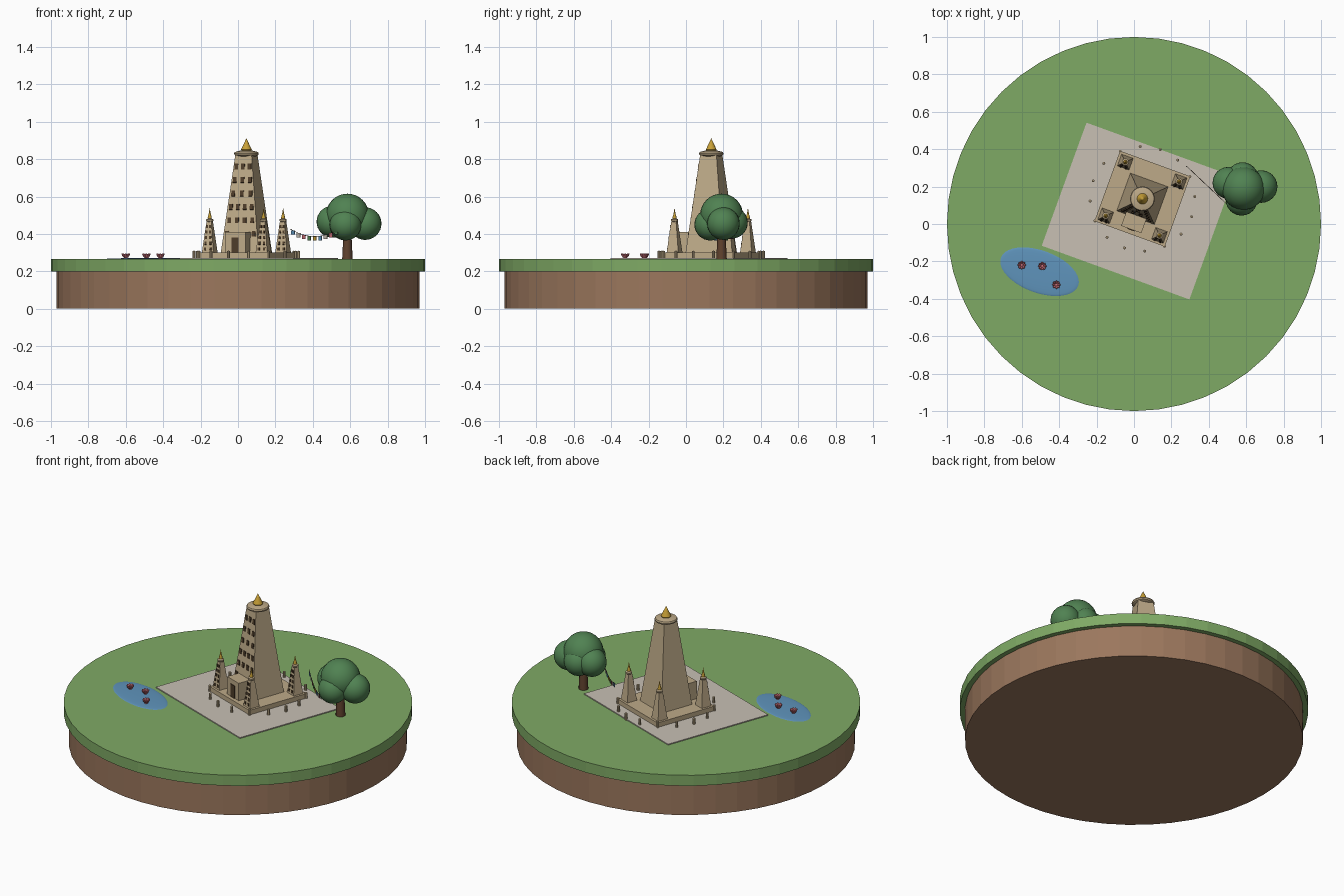
import bpy, bmesh, math
from mathutils import Matrix, Vector

old = bpy.data.objects.get("Cube")
if old:
    bpy.data.objects.remove(old, do_unlink=True)


def material(name, *srgb):
    lin = [((c / 255 + 0.055) / 1.055) ** 2.4 for c in srgb] + [1]
    m = bpy.data.materials.new(name)
    m.use_nodes = True
    m.diffuse_color = lin
    m.node_tree.nodes["Principled BSDF"].inputs["Base Color"].default_value = lin
    return m


GRASS = material("grass green", 127, 170, 101)
SOIL = material("soil brown", 155, 119, 93)
PAVING = material("pale paving", 200, 192, 180)
STONE = material("tan stone", 190, 170, 136)
DARK = material("dark opening", 78, 61, 42)
GOLD = material("gold", 200, 160, 55)
LEAF = material("leaf green", 80, 130, 82)
BARK = material("bark brown", 96, 66, 46)
WATER = material("water blue", 95, 148, 188)
PINK = material("lotus pink", 200, 110, 120)

ground = 0.265
SPIN = Matrix.Rotation(math.radians(-20), 4, "Z")
SITE = Matrix.Translation((0.045, 0.135, 0)) @ SPIN   # temple frame


def at(x, y, z):
    return Matrix.Translation((x, y, z))


def finish(name, bm, mat, matrix=Matrix(), smooth=False):
    bmesh.ops.recalc_face_normals(bm, faces=bm.faces)
    me = bpy.data.meshes.new(name)
    bm.to_mesh(me)
    bm.free()
    me.materials.append(mat)
    ob = bpy.data.objects.new(name, me)
    bpy.context.collection.objects.link(ob)
    ob.matrix_world = matrix
    if smooth:
        bpy.ops.object.select_all(action="DESELECT")
        ob.select_set(True)
        bpy.context.view_layer.objects.active = ob
        bpy.ops.object.shade_smooth_by_angle()


def add_box(bm, size, matrix=Matrix()):
    bmesh.ops.create_cube(bm, size=1, matrix=matrix @ Matrix.Diagonal((*size, 1)))


def lathe(name, profile, mat, matrix=Matrix(), sides=24, smooth=False):
    """Spin (radius, height) points round z, capping both ends."""
    bm = bmesh.new()
    rings = []
    for r, z in profile:
        if r == 0:
            rings.append([bm.verts.new((0, 0, z))] * sides)
        else:
            rings.append([bm.verts.new((r * math.cos(math.tau * i / sides),
                                        r * math.sin(math.tau * i / sides), z)) for i in range(sides)])
    for a, b in zip(rings, rings[1:]):
        for i in range(sides):
            j = (i + 1) % sides
            bm.faces.new(list(dict.fromkeys((a[i], a[j], b[j], b[i]))))
    for ring, (r, z) in ((rings[0], profile[0]), (rings[-1], profile[-1])):
        if r:
            bm.faces.new(ring)
    finish(name, bm, mat, matrix, smooth)


def tapered_tower(name, matrix, low, high, height, rows, window):
    """Square tapering shaft with rows of dark openings on its front."""
    bm = bmesh.new()
    bmesh.ops.create_cone(bm, segments=4, cap_ends=True, radius1=low * math.sqrt(2), radius2=high * math.sqrt(2),
                          depth=height, matrix=at(0, 0, height / 2) @ Matrix.Rotation(math.pi / 4, 4, "Z"))
    finish(name + "_shaft", bm, STONE, matrix)
    bm = bmesh.new()
    lean = Matrix.Rotation(-math.atan2(low - high, height), 4, "X")
    for z, columns in rows:
        half = low + (high - low) * z / height
        for c in columns:
            add_box(bm, window, at(c * half, -half, z) @ lean)
    finish(name + "_windows", bm, DARK, matrix)


# Island
lathe("soil_base", [(0.97, 0), (0.97, 0.2)], SOIL, sides=48)
lathe("grass_top", [(1, 0.198), (1, ground)], GRASS, sides=48)

# Paved court and plinth
bm = bmesh.new()
add_box(bm, (0.84, 0.70, 0.012), at(0, -0.07, ground))
finish("paved_court", bm, PAVING, SITE)
bm = bmesh.new()
add_box(bm, (0.4, 0.4, 0.035), at(0, 0, 0.2825))
finish("temple_plinth", bm, STONE, SITE)

# Ring of short posts
for i in range(16):
    spot = Matrix.Rotation(math.tau * i / 16, 4, "Z") @ at(0.28, 0, ground)
    lathe("railing_post", [(0.008, 0), (0.008, 0.042), (0, 0.046)], STONE, SITE @ spot, 8)

# Main tower
three, four, outer = (-0.7, 0, 0.7), (-0.75, -0.25, 0.25, 0.75), (-0.8, 0.8)
tapered_tower("main_tower", SITE @ at(0, 0, 0.3), 0.107, 0.046, 0.525,
              [(0.46, three), (0.388, three), (0.316, three), (0.244, four), (0.172, four), (0.1, outer)],
              (0.02, 0.009, 0.03))
lathe("main_tower_cap", [(0.05, 0.815), (0.064, 0.822), (0.066, 0.83), (0.062, 0.838), (0.035, 0.845)],
      STONE, SITE, 24, True)
lathe("main_finial", [(0.024, 0.842), (0.029, 0.85), (0.022, 0.865), (0.01, 0.89), (0, 0.912)], GOLD, SITE, 16, True)

# Entrance porch
bm = bmesh.new()
add_box(bm, (0.115, 0.11, 0.11), at(0, -0.12, 0.355))
finish("entrance_porch", bm, STONE, SITE)
bm = bmesh.new()
add_box(bm, (0.04, 0.008, 0.08), at(0, -0.175, 0.34))
finish("entrance_door", bm, DARK, SITE)

# Corner towers
for sx in (-1, 1):
    for sy in (-1, 1):
        spot = SITE @ at(0.153 * sx, 0.153 * sy, 0.3)
        tapered_tower("corner_tower", spot, 0.033, 0.013, 0.17,
                      [(0.02 + 0.03 * k, (-0.5, 0.5)) for k in range(5)], (0.011, 0.008, 0.016))
        lathe("corner_tower_cap", [(0.015, 0.165), (0.019, 0.17), (0.019, 0.178), (0.01, 0.182)], STONE, spot, 16)
        lathe("corner_finial", [(0.01, 0.18), (0.011, 0.188), (0.005, 0.21), (0, 0.24)], GOLD, spot, 12, True)

# Tree
lathe("tree_trunk", [(0.028, 0), (0.021, 0.15)], BARK, at(0.585, 0.19, ground), 12, True)
for x, y, z, r in ((0.585, 0.19, 0.5, 0.115), (0.505, 0.22, 0.465, 0.085), (0.68, 0.2, 0.455, 0.087),
                   (0.575, 0.13, 0.45, 0.085), (0.58, 0.245, 0.46, 0.085)):
    bm = bmesh.new()
    bmesh.ops.create_uvsphere(bm, u_segments=24, v_segments=16, radius=r)
    finish("tree_foliage", bm, LEAF, at(x, y, z), True)

# Sagging string of flags
start, end = Vector((0.28, 0.31, 0.415)), Vector((0.54, 0.065, 0.415))
along = math.atan2(end.y - start.y, end.x - start.x)
flag_mats = (WATER, PAVING, PINK, LEAF, GOLD)


def string_point(t):
    return start.lerp(end, t) - Vector((0, 0, 0.16 * t * (1 - t)))


for i in range(9):
    bm = bmesh.new()
    add_box(bm, (0.024, 0.003, 0.022))
    spot = Matrix.Translation(string_point((i + 0.5) / 9)) @ Matrix.Rotation(along, 4, "Z")
    finish("string_flag", bm, flag_mats[i % 5], spot)
curve = bpy.data.curves.new("flag_string", "CURVE")
curve.dimensions = "3D"
curve.bevel_depth = 0.0015
spline = curve.splines.new("POLY")
spline.points.add(12)
for i, p in enumerate(spline.points):
    p.co = (*(string_point(i / 12) + Vector((0, 0, 0.011))), 1)
curve.materials.append(DARK)
bpy.context.collection.objects.link(bpy.data.objects.new("flag_string", curve))

# Pond with lotus flowers
bm = bmesh.new()
bmesh.ops.create_uvsphere(bm, u_segments=40, v_segments=16, radius=1,
                          matrix=Matrix.Diagonal((0.22, 0.113, 0.006, 1)))
finish("pond", bm, WATER, at(-0.505, -0.255, ground) @ SPIN, True)
for x, y in ((-0.6, -0.22), (-0.49, -0.225), (-0.415, -0.325)):
    spot = at(x, y, ground + 0.004)
    bm = bmesh.new()
    for k in range(8):
        petal = Matrix.Rotation(math.tau * k / 8, 4, "Z") @ at(0.012, 0, 0.014) @ Matrix.Rotation(0.6, 4, "Y")
        bmesh.ops.create_uvsphere(bm, u_segments=8, v_segments=6, radius=1,
                                  matrix=petal @ Matrix.Diagonal((0.006, 0.008, 0.016, 1)))
    finish("lotus_petals", bm, PINK, spot, True)
    lathe("lotus_heart", [(0.01, 0), (0.008, 0.018), (0, 0.02)], PINK, spot, 10)
